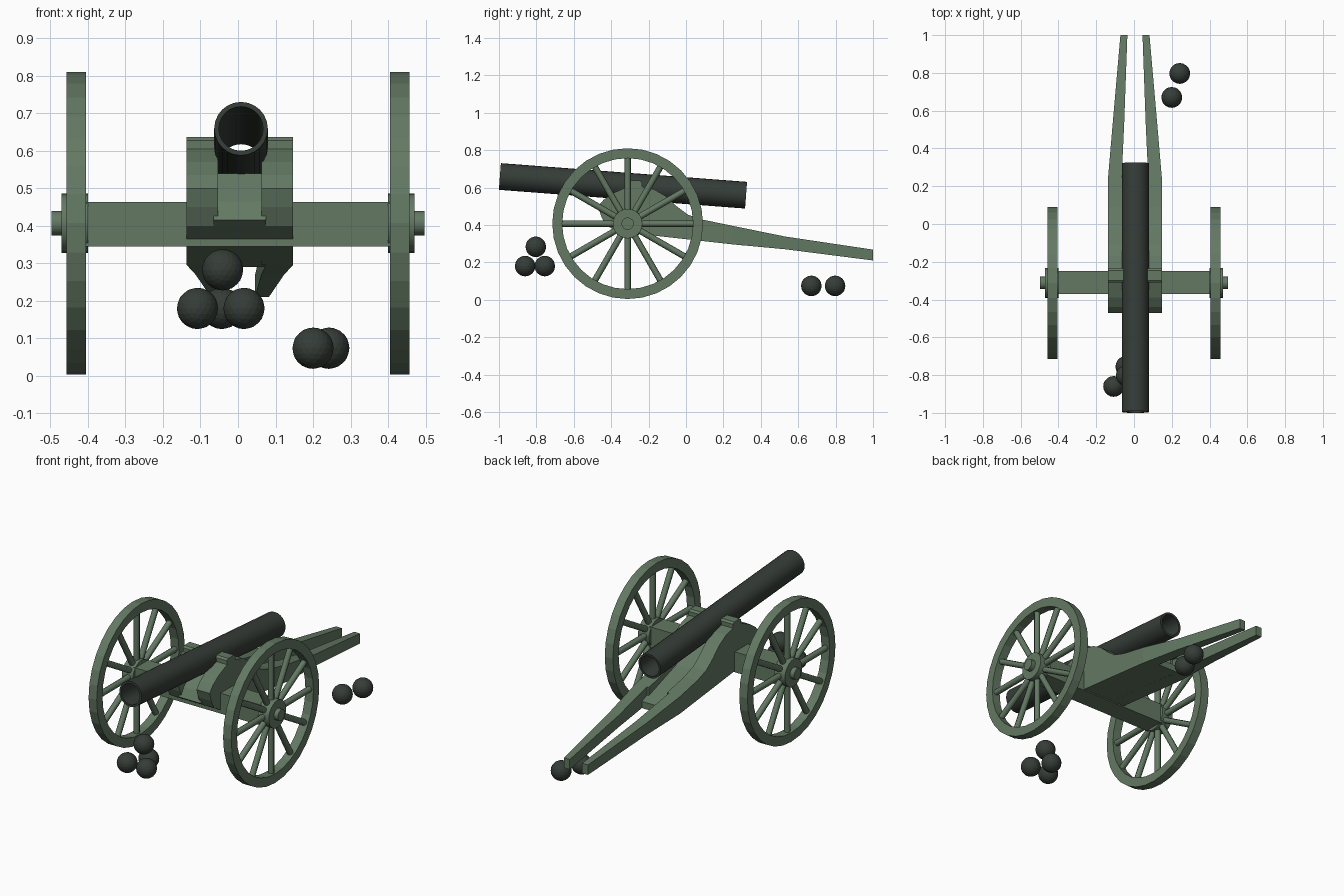
import bpy, bmesh
from math import pi, cos, sin, radians
from mathutils import Vector, Matrix

cube = bpy.data.objects.get("Cube")
if cube:
    bpy.data.objects.remove(cube, do_unlink=True)


def material(name, rgb):
    m = bpy.data.materials.new(name)
    m.use_nodes = True
    m.diffuse_color = (*rgb, 1)
    m.node_tree.nodes["Principled BSDF"].inputs["Base Color"].default_value = (*rgb, 1)
    return m


GREEN = material("painted_wood_green", (0.125, 0.19, 0.125))
IRON = material("dark_iron", (0.036, 0.046, 0.038))
MID = 0.005  # centre line of the carriage


def finish(name, bm, mat, smooth=None):
    bmesh.ops.recalc_face_normals(bm, faces=bm.faces)
    mesh = bpy.data.meshes.new(name)
    bm.to_mesh(mesh)
    bm.free()
    mesh.materials.append(mat)
    ob = bpy.data.objects.new(name, mesh)
    bpy.context.collection.objects.link(ob)
    if smooth:
        bpy.ops.object.select_all(action="DESELECT")
        ob.select_set(True)
        bpy.context.view_layer.objects.active = ob
        bpy.ops.object.shade_smooth_by_angle(angle=radians(smooth))
    return ob


def add_rod(bm, a, b, r, sides):
    a, b = Vector(a), Vector(b)
    turn = (b - a).to_track_quat("Z", "Y").to_matrix().to_4x4()
    bmesh.ops.create_cone(bm, cap_ends=True, segments=sides, radius1=r, radius2=r,
                          depth=(b - a).length,
                          matrix=Matrix.Translation((a + b) / 2) @ turn)


def add_loft(bm, rings, closed=False):
    """Skin matching point rings; cap the ends unless the loft is closed."""
    vs = [[bm.verts.new(p) for p in ring] for ring in rings]
    n = len(vs[0])
    pairs = list(zip(vs, vs[1:])) + ([(vs[-1], vs[0])] if closed else [])
    for p, q in pairs:
        for i in range(n):
            j = (i + 1) % n
            bm.faces.new((p[i], p[j], q[j], q[i]))
    if not closed:
        bm.faces.new(vs[0])
        bm.faces.new(vs[-1])


def slab(name, profile, x0, x1):
    bm = bmesh.new()
    add_loft(bm, [[(x, y, z) for y, z in profile] for x in (x0, x1)])
    return finish(name, bm, GREEN)


def add_tube(bm, stations, sides):
    """Hollow ring swept round z from a closed list of (radius, height)."""
    add_loft(bm, [[(r * cos(2 * pi * i / sides), r * sin(2 * pi * i / sides), h)
                   for i in range(sides)] for r, h in stations], closed=True)


# Wheels: rim, spokes, hub and axle cap
WY, WZ = -0.312, 0.407
for side, label in ((1, "left"), (-1, "right")):
    cx = side * 0.431
    bm = bmesh.new()
    add_tube(bm, [(0.403, -0.026), (0.403, 0.026), (0.35, 0.026), (0.35, -0.026)], 32)
    bm.transform(Matrix.Translation((cx, WY, WZ)) @ Matrix.Rotation(pi / 2, 4, "Y"))
    finish(label + "_wheel_rim", bm, GREEN)

    bm = bmesh.new()
    for k in range(12):
        d = Vector((0, cos(k * pi / 6), sin(k * pi / 6)))
        c = Vector((cx, WY, WZ))
        add_rod(bm, c + d * 0.05, c + d * 0.36, 0.017, 8)
    finish(label + "_wheel_spokes", bm, GREEN, 50)

    bm = bmesh.new()
    add_rod(bm, (side * 0.4, WY, WZ), (side * 0.471, WY, WZ), 0.079, 24)
    add_rod(bm, (side * 0.46, WY, WZ), (side * 0.497, WY, WZ), 0.033, 16)
    finish(label + "_wheel_hub", bm, GREEN, 30)

# Axle beam
slab("axle", [(-0.37, 0.345), (-0.25, 0.345), (-0.25, 0.463), (-0.37, 0.463)], -0.41, 0.41)

# Carriage cheeks, trunnion caps and trail beams
cheek = [(-0.43, 0.4), (-0.455, 0.45), (-0.47, 0.5), (-0.44, 0.535), (-0.39, 0.57),
         (-0.31, 0.605), (-0.235, 0.605), (-0.17, 0.59), (-0.11, 0.555), (-0.05, 0.5),
         (0.01, 0.455), (0.09, 0.428), (0.25, 0.395), (0.25, 0.296), (-0.37, 0.365)]
cap = [(-0.31, 0.6), (-0.31, 0.628), (-0.298, 0.637), (-0.247, 0.637),
       (-0.235, 0.628), (-0.235, 0.6)]
trail = [(0.25, 0.07, 0.142, 0.296, 0.395), (0.53, 0.057, 0.118, 0.27, 0.338),
         (1.0, 0.04, 0.077, 0.21, 0.268)]
for side, label in ((1, "left"), (-1, "right")):
    inner, outer = MID + side * 0.058, MID + side * 0.142
    slab(label + "_cheek", cheek, inner, outer)
    slab(label + "_trunnion_cap", cap, inner, outer)
    bm = bmesh.new()
    add_loft(bm, [[(MID + side * a, y, lo), (MID + side * b, y, lo),
                   (MID + side * b, y, hi), (MID + side * a, y, hi)]
                  for y, a, b, lo, hi in trail])
    finish(label + "_trail", bm, GREEN)

# Bed between the cheeks, under the barrel
bed = [(-0.43, 0.4), (-0.45, 0.415), (-0.42, 0.465), (-0.34, 0.54), (-0.15, 0.53),
       (0.0, 0.43), (0.3, 0.33), (0.3, 0.291), (-0.37, 0.365)]
slab("barrel_bed", bed, MID - 0.07, MID + 0.07)

# Barrel: open tube tilted slightly upwards
bm = bmesh.new()
add_tube(bm, [(0.0715, -0.66), (0.0715, 0.66), (0.059, 0.66), (0.059, -0.66)], 24)
axis = Vector((0, -1, 0.076)).to_track_quat("Z", "Y").to_matrix().to_4x4()
bm.transform(Matrix.Translation((0.008, -0.337, 0.609)) @ axis)
finish("barrel", bm, IRON, 30)

# Cannonballs: a small pile in front and two loose ones behind
balls = [(-0.108, -0.86, 0.18), (0.016, -0.86, 0.18), (-0.043, -0.755, 0.18),
         (-0.041, -0.803, 0.283), (0.2, 0.67, 0.074), (0.242, 0.797, 0.074)]
for n, pos in enumerate(balls):
    bm = bmesh.new()
    bmesh.ops.create_icosphere(bm, subdivisions=3, radius=0.055,
                               matrix=Matrix.Translation(pos))
    finish("cannonball_%d" % (n + 1), bm, IRON)
